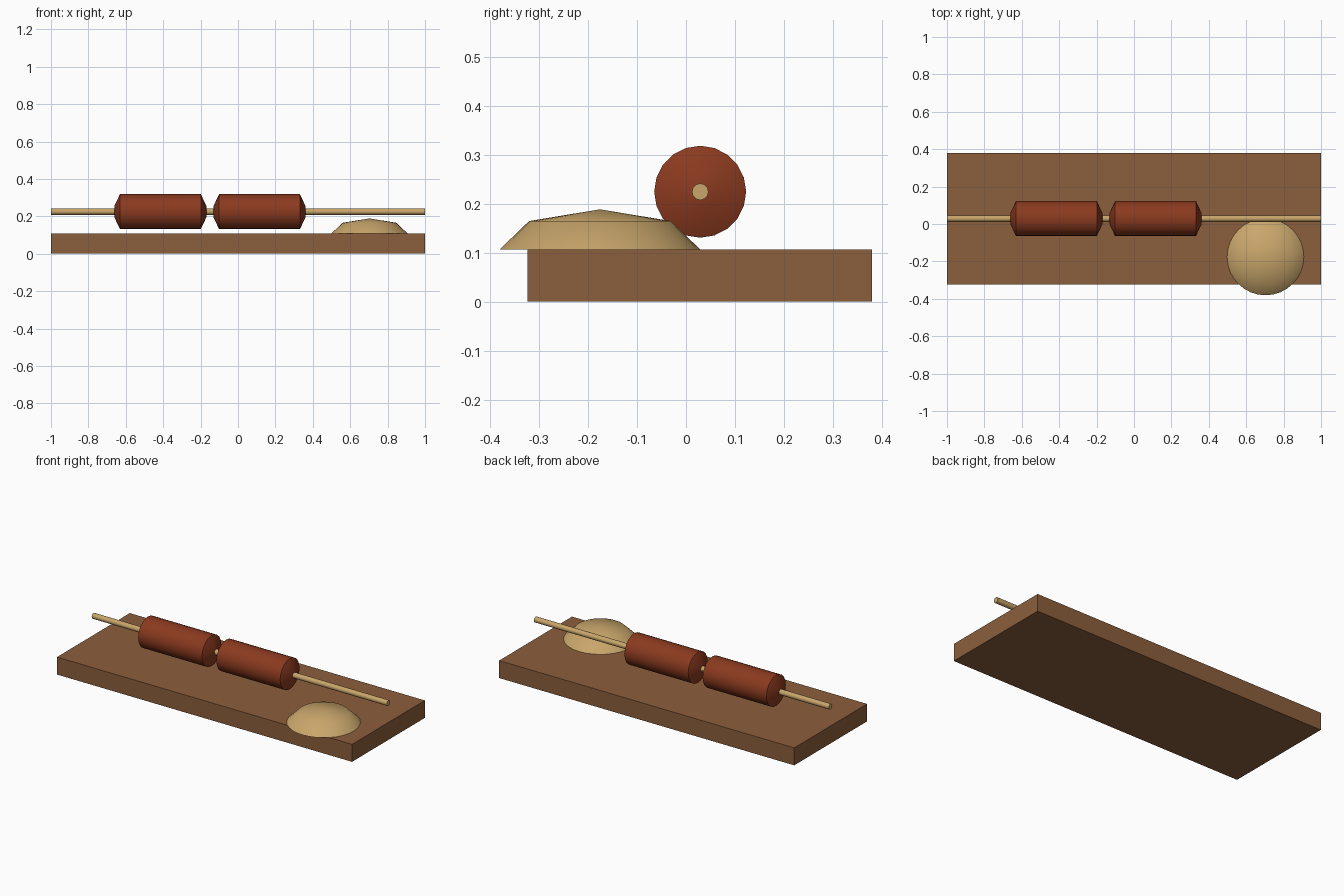
import bpy
import bmesh
from math import cos, sin, pi, radians
from mathutils import Matrix

cube = bpy.data.objects.get("Cube")
if cube:
    bpy.data.objects.remove(cube, do_unlink=True)


def linear(c):
    c /= 255
    return c / 12.92 if c <= 0.04045 else ((c + 0.055) / 1.055) ** 2.4


def material(name, rgb):
    mat = bpy.data.materials.new(name)
    mat.use_nodes = True
    color = [linear(c) for c in rgb] + [1]
    mat.diffuse_color = color
    mat.node_tree.nodes["Principled BSDF"].inputs["Base Color"].default_value = color
    return mat


def make_object(name, bm, mat, location, smooth_angle=None):
    bmesh.ops.recalc_face_normals(bm, faces=bm.faces)
    mesh = bpy.data.meshes.new(name)
    bm.to_mesh(mesh)
    bm.free()
    mesh.materials.append(mat)
    obj = bpy.data.objects.new(name, mesh)
    obj.location = location
    bpy.context.collection.objects.link(obj)
    if smooth_angle:
        bpy.ops.object.select_all(action='DESELECT')
        obj.select_set(True)
        bpy.context.view_layer.objects.active = obj
        bpy.ops.object.shade_smooth_by_angle(angle=radians(smooth_angle))
    return obj


def lathe(profile, sides, along_x=False):
    """Turn (radius, height) points around z, with closed ends."""
    bm = bmesh.new()
    rings = []
    for r, h in profile:
        if r == 0:
            rings.append([bm.verts.new((0, 0, h))] * sides)
        else:
            rings.append([bm.verts.new((r * cos(2 * pi * i / sides), r * sin(2 * pi * i / sides), h))
                          for i in range(sides)])
    for low, high in zip(rings, rings[1:]):
        for i in range(sides):
            j = (i + 1) % sides
            bm.faces.new(dict.fromkeys((low[i], low[j], high[j], high[i])))
    for ring, (r, h) in zip((rings[0], rings[-1]), (profile[0], profile[-1])):
        if r:
            bm.faces.new(ring)
    if along_x:
        bm.transform(Matrix.Rotation(pi / 2, 4, 'Y'))
    return bm


wood = material("board wood", (139, 94, 60))
tan = material("pale tan", (201, 166, 107))
meat = material("sausage brown", (139, 58, 31))

# Serving board
bm = bmesh.new()
bmesh.ops.create_cube(bm, size=1)
bm.transform(Matrix.Diagonal((2, 0.705, 0.107, 1)))
make_object("board", bm, wood, (0, 0.028, 0.0535))

# Skewer stick
axis_y, axis_z = 0.029, 0.225
make_object("skewer", lathe([(0.017, -1), (0.017, 1)], 12, True), tan, (0, axis_y, axis_z), 40)

# Two sausages with tapered ends
sausage = [(0.03, -0.246), (0.094, -0.216), (0.094, 0.216), (0.03, 0.246)]
for side, x in (("right", -0.415), ("left", 0.115)):
    make_object("sausage_" + side, lathe(sausage, 20, True), meat, (x, axis_y, axis_z), 30)

# Bread mound: flattened half sphere
mound = [(0.205, 0), (0.145, 0.058), (0, 0.082)]
make_object("bread_mound", lathe(mound, 32), tan, (0.703, -0.176, 0.107), 60)
